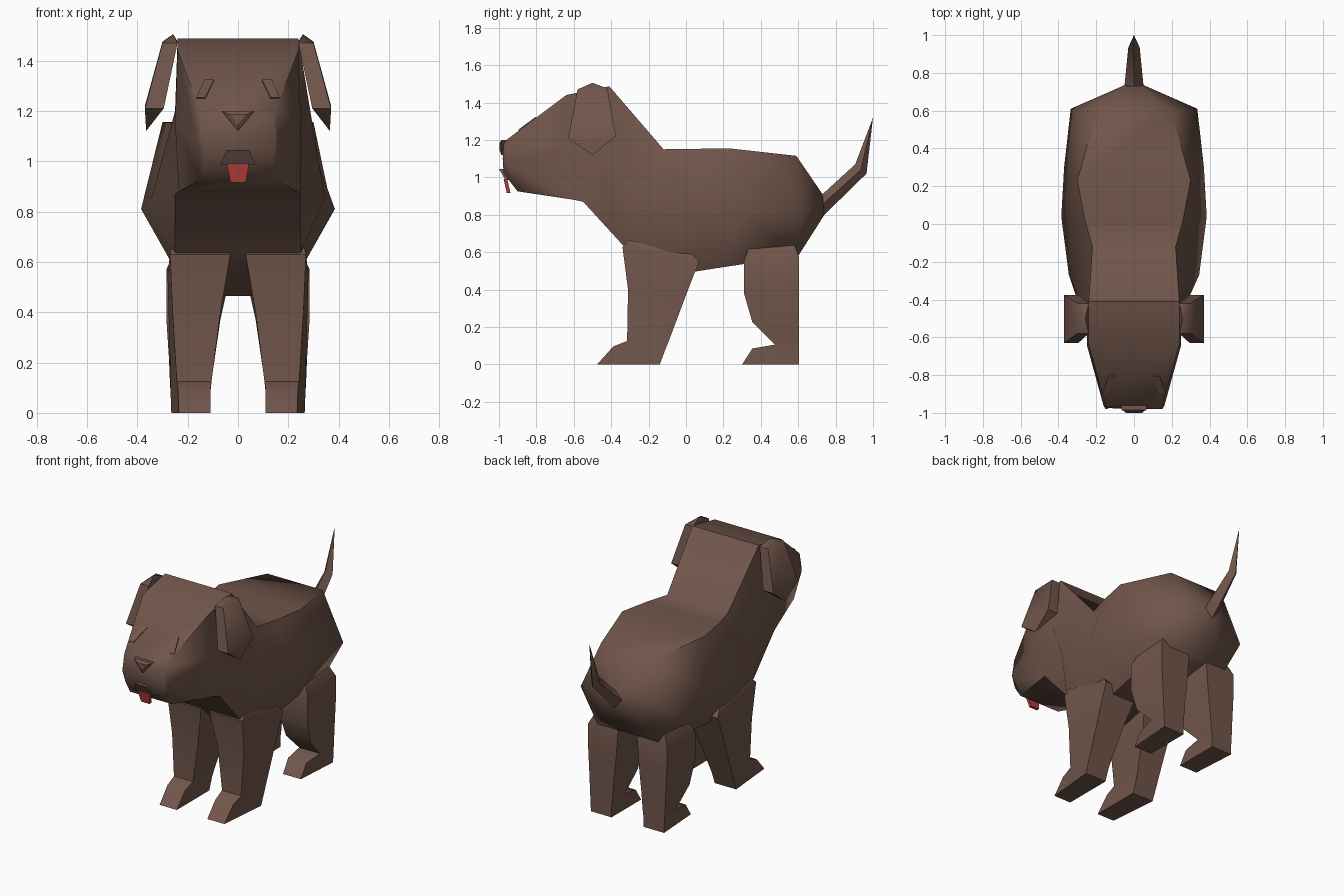
import bpy, bmesh, math


def material(name, rgb):
    m = bpy.data.materials.new(name)
    m.diffuse_color = (*rgb, 1)
    return m


BROWN = material("brown fur", (0.165, 0.093, 0.070))
RED = material("tongue red", (0.48, 0.053, 0.045))


def loft(name, rings, mat=BROWN, angle=50, side=1):
    """Skin a list of rings (a one-point ring is a tip); side=-1 mirrors in x."""
    bm = bmesh.new()
    loops = [[bm.verts.new((x * side, y, z)) for x, y, z in r] for r in rings]
    for a, b in zip(loops, loops[1:]):
        n = max(len(a), len(b))
        for i in range(n):
            j = (i + 1) % n
            if len(b) == 1:
                bm.faces.new((a[i], a[j], b[0]))
            elif len(a) == 1:
                bm.faces.new((a[0], b[j], b[i]))
            else:
                bm.faces.new((a[i], a[j], b[j], b[i]))
    for end in (loops[0], loops[-1]):
        if len(end) > 2:
            bm.faces.new(end)
    bmesh.ops.recalc_face_normals(bm, faces=bm.faces)
    me = bpy.data.meshes.new(name)
    bm.to_mesh(me)
    bm.free()
    me.materials.append(mat)
    ob = bpy.data.objects.new(name, me)
    bpy.context.collection.objects.link(ob)
    bpy.ops.object.select_all(action='DESELECT')
    ob.select_set(True)
    bpy.context.view_layer.objects.active = ob
    bpy.ops.object.shade_smooth_by_angle(angle=math.radians(angle))
    return ob


def hexagon(top, mid, low):
    """Six-sided body section from (y, z, half width) levels."""
    right = [(w, y, z) for y, z, w in (top, mid, low)]
    return right + [(-x, y, z) for x, y, z in reversed(right)]


def box_ring(x0, x1, front, back, inset=0.0):
    """Four-sided leg section; the outer front corner may be pulled in."""
    (yf, zf), (yb, zb) = front, back
    return [(x0, yf, zf), (x1 - inset, yf, zf), (x1, yb, zb), (x0, yb, zb)]


# head and body in one skin, muzzle to rump
stations = [
    ((-0.975, 1.18, 0.14), (-0.98, 1.10, 0.15), (-0.975, 1.02, 0.13)),
    ((-0.96, 1.20, 0.15), (-0.965, 1.08, 0.16), (-0.90, 0.925, 0.15)),
    ((-0.64, 1.44, 0.24), (-0.64, 1.15, 0.25), (-0.60, 0.88, 0.235)),
    ((-0.41, 1.487, 0.24), (-0.48, 1.20, 0.25), (-0.55, 0.87, 0.25)),
    ((-0.12, 1.15, 0.22), (-0.27, 0.85, 0.345), (-0.34, 0.64, 0.25)),
    ((0.02, 1.152, 0.26), (0.04, 0.81, 0.385), (-0.15, 0.465, 0.19)),
    ((0.23, 1.155, 0.30), (0.30, 0.82, 0.37), (0.20, 0.52, 0.22)),
    ((0.59, 1.115, 0.20), (0.61, 0.80, 0.335), (0.60, 0.58, 0.22)),
    ((0.73, 0.91, 0.04), (0.735, 0.86, 0.05), (0.74, 0.80, 0.04)),
]
loft("body", [hexagon(*s) for s in stations], angle=60)

# tail
loft("tail", [
    [(0.05, 0.70, 0.86), (0, 0.70, 0.92), (-0.05, 0.70, 0.86), (0, 0.70, 0.77)],
    [(0.05, 0.735, 0.86), (0, 0.73, 0.91), (-0.05, 0.735, 0.86), (0, 0.74, 0.80)],
    [(0.03, 0.935, 1.04), (0, 0.905, 1.07), (-0.03, 0.935, 1.04), (0, 0.965, 1.02)],
    [(0, 1.0, 1.32)]])

for side, tag in ((1, "left"), (-1, "right")):
    # front leg with foot
    loft(tag + "_front_leg", [
        box_ring(0.11, 0.265, (-0.475, 0), (-0.14, 0), 0.03),
        box_ring(0.11, 0.268, (-0.39, 0.095), (-0.11, 0.08), 0.03),
        box_ring(0.105, 0.268, (-0.315, 0.125), (-0.09, 0.13), 0.025),
        box_ring(0.07, 0.275, (-0.31, 0.40), (0.0, 0.37), 0.015),
        box_ring(0.03, 0.28, (-0.34, 0.63), (0.07, 0.55), 0.01),
        box_ring(0.05, 0.26, (-0.29, 0.67), (0.03, 0.59))], side=side)
    # hind leg with foot
    loft(tag + "_hind_leg", [
        box_ring(0.115, 0.265, (0.30, 0), (0.605, 0), 0.02),
        box_ring(0.115, 0.267, (0.355, 0.085), (0.605, 0.07), 0.02),
        box_ring(0.11, 0.27, (0.475, 0.105), (0.605, 0.11), 0.01),
        box_ring(0.10, 0.275, (0.355, 0.225), (0.605, 0.23)),
        box_ring(0.08, 0.285, (0.31, 0.38), (0.605, 0.42)),
        box_ring(0.07, 0.285, (0.31, 0.55), (0.605, 0.57)),
        box_ring(0.09, 0.25, (0.34, 0.64), (0.58, 0.64))], side=side)
    # hanging ear
    loft(tag + "_ear", [
        [(0.258, -0.50, 1.505)],
        box_ring(0.24, 0.30, (-0.58, 1.47), (-0.42, 1.475)),
        box_ring(0.295, 0.37, (-0.63, 1.21), (-0.375, 1.22)),
        [(0.365, -0.50, 1.12)]], side=side)
    # slanted eye, a thin plate on the brow slope
    eye = [(0.13, 1.25), (0.165, 1.25), (0.135, 1.32), (0.095, 1.32)]
    loft(tag + "_eye", [[(x, -0.96 + (z - 1.2) * 1.333 - d, z + d) for x, z in eye]
                        for d in (0.004, -0.002)], side=side, angle=30)

# nose wedge
nose = [(-0.065, 1.2), (0.065, 1.2), (0, 1.12)]
loft("nose", [[(x, -0.94, z) for x, z in nose],
              [(x, -0.985 - (z < 1.15) * 0.003, z) for x, z in nose],
              [(x * 0.5, -0.997, 1.17 + (z - 1.17) * 0.5) for x, z in nose]], angle=30)

# mouth wedge, facing down, and the tongue below it
mouth = [(-0.07, -0.965, 0.985), (0.07, -0.965, 0.985),
         (0.045, -1.0, 1.045), (-0.045, -1.0, 1.045)]
loft("mouth", [mouth, [(x, -0.93, z) for x, y, z in mouth]], angle=30)
tongue = [(-0.045, -0.975, 0.99), (0.045, -0.975, 0.99),
          (0.03, -0.958, 0.915), (-0.03, -0.958, 0.915)]
loft("tongue", [tongue, [(x, y + 0.02, z) for x, y, z in tongue]], RED, angle=30)
